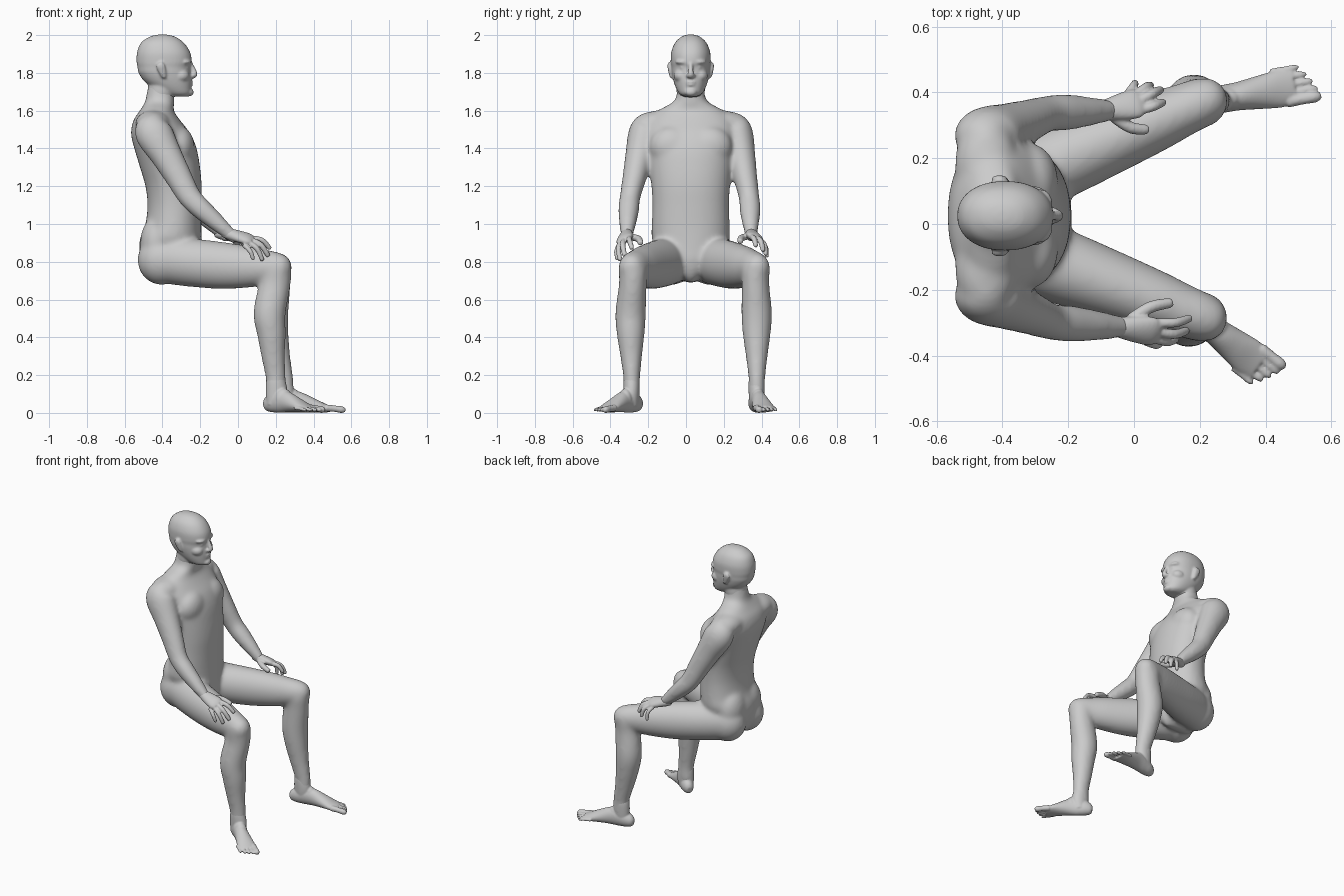
import bpy, bmesh, math
from mathutils import Vector, Matrix

CY = 0.025  # centre line of head and torso
X, Z = Vector((1, 0, 0)), Vector((0, 0, 1))


def spline(keys, steps=5):
    """Catmull-Rom through keys of (x, y, z, side radius, up radius)."""
    k = [keys[0]] + list(keys) + [keys[-1]]
    out = []
    for i in range(1, len(k) - 2):
        for s in range(steps):
            t = s / steps
            out.append([0.5 * (2 * b + (c - a) * t + (2 * a - 5 * b + 4 * c - d) * t * t
                        + (3 * b - a - 3 * c + d) * t ** 3)
                        for a, b, c, d in zip(k[i - 1], k[i], k[i + 1], k[i + 2])])
    return out + [list(keys[-1])]


def loft(bm, keys, hint=Z, axis=None, power=1.0, n=32):
    """Closed tube of elliptical rings along a smooth path."""
    pts = spline(keys)
    rings = []
    for i, p in enumerate(pts):
        a, b = pts[max(i - 1, 0)], pts[min(i + 1, len(pts) - 1)]
        t = axis or (Vector(b[:3]) - Vector(a[:3])).normalized()
        side = t.cross(hint).normalized()
        up = side.cross(t)
        ring = []
        for j in range(n):
            c, s = math.cos(math.tau * j / n), math.sin(math.tau * j / n)
            c = math.copysign(abs(c) ** power, c) * max(p[3], 0.003)
            s = math.copysign(abs(s) ** power, s) * max(p[4], 0.003)
            ring.append(bm.verts.new(Vector(p[:3]) + side * c + up * s))
        rings.append(ring)
    for r, q in zip(rings, rings[1:]):
        for j in range(n):
            bm.faces.new((r[j], r[(j + 1) % n], q[(j + 1) % n], q[j]))
    bm.faces.new(rings[0][::-1])
    bm.faces.new(rings[-1])


def ball(bm, c, r):
    bmesh.ops.create_uvsphere(bm, u_segments=32, v_segments=16, radius=1,
                              matrix=Matrix.Translation(c) @ Matrix.Diagonal((*r, 1)))


def finish(name, bm, voxel, smooth):
    """Fuse the overlapping volumes into one soft skin."""
    bmesh.ops.recalc_face_normals(bm, faces=bm.faces[:])
    me = bpy.data.meshes.new(name)
    bm.to_mesh(me)
    bm.free()
    ob = bpy.data.objects.new(name, me)
    bpy.context.collection.objects.link(ob)
    m = ob.modifiers.new("fuse", 'REMESH')
    m.mode, m.voxel_size, m.use_smooth_shade = 'VOXEL', voxel, True
    m = ob.modifiers.new("soften", 'SMOOTH')
    m.factor, m.iterations = 0.5, smooth


# Torso: (z, x, half width, half depth)
body = bmesh.new()
torso = [(.69, -.33, .02, .09), (.73, -.345, .07, .135), (.8, -.35, .135, .16), (.87, -.357, .185, .166),
         (.93, -.355, .207, .162), (1.0, -.342, .206, .148), (1.1, -.336, .203, .143), (1.2, -.341, .208, .149),
         (1.3, -.36, .22, .159), (1.4, -.384, .233, .165), (1.48, -.41, .24, .157), (1.55, -.43, .225, .123),
         (1.6, -.43, .175, .09), (1.645, -.415, .095, .078), (1.69, -.41, .074, .074), (1.78, -.395, .07, .07)]
loft(body, [(x, CY, z, w, d) for z, x, w, d in torso], X, Z, 0.93, 48)
for s in (-1, 1):
    ball(body, (-.405, CY + s * .097, .81), (.127, .115, .132))  # buttock
    ball(body, (-.43, CY + s * .08, .9), (.088, .11, .14))       # upper hip
    ball(body, (-.315, CY + s * .1, 1.41), (.085, .12, .11))     # chest muscle
    ball(body, (-.45, CY + s * .155, 1.53), (.095, .14, .072))   # shoulder slope
    # Arm joints differ a little from side to side
    e, w = ((-.26, .337, 1.125), (-.07, .345, .94)) if s > 0 else ((-.245, -.3, 1.125), (-.03, -.314, .935))
    sh, e, w = Vector((-.447, CY + s * .245, 1.485)), Vector(e), Vector(w)
    keys = [(-.45, CY + s * .19, 1.565, .035, .035), (-.45, CY + s * .215, 1.54, .065, .07), (*sh, .083, .1)]
    keys += [(*sh.lerp(e, t), r, r * 1.12) for t, r in ((.33, .075), (.65, .064), (.95, .055))]
    keys += [(*e.lerp(w, t), r, r) for t, r in ((.25, .056), (.6, .047), (1, .032), (1.12, .028))]
    loft(body, keys, X)

# Thighs and shins
for hip, knee, calf, ankle in (((-.36, .135, .81), (.2, .368, .77), (.182, .374), (.24, .375)),
                               ((-.36, -.08, .81), (.2, -.282, .77), (.167, -.293), (.2, -.287))):
    h, k = Vector(hip), Vector(knee)
    keys = [(*h.lerp(k, t), w, d) for t, w, d in
            ((-.16, .05, .06), (-.08, .095, .105), (0, .115, .127), (.25, .114, .128), (.5, .104, .124),
             (.75, .092, .11), (.9, .081, .094), (1.02, .073, .08), (1.1, .055, .06), (1.14, .02, .025))]
    loft(body, [(x, y, z - .01 * math.sin(math.pi * min(1, max(0, (x + .36) / .56))), a, b)
                for x, y, z, a, b in keys])
    (cx, cy), (ax, ay) = calf, ankle
    loft(body, [(k.x - .01, k.y, .82, .047, .047), (k.x, k.y, .77, .074, .079), (k.x - .005, k.y, .68, .073, .083),
                (cx, cy, .53, .081, .085), (cx + .01, cy, .42, .074, .076),
                ((cx + ax) / 2 + .003, (cy + ay) / 2, .3, .058, .063),
                (ax, ay, .18, .044, .053), (ax, ay, .1, .044, .054), (ax, ay, .05, .03, .04)], X)
finish("body", body, 0.01, 22)

# Head
head = bmesh.new()
skull = [(2.003, -.4, .015, .02), (1.992, -.4, .048, .066), (1.96, -.4, .083, .113), (1.91, -.394, .103, .14),
         (1.86, -.391, .105, .146), (1.83, -.392, .102, .14), (1.8, -.388, .1, .138), (1.76, -.373, .092, .127),
         (1.72, -.35, .078, .103), (1.69, -.325, .06, .075), (1.675, -.315, .036, .048)]
loft(head, [(x, CY, z, w, d) for z, x, w, d in skull], X, Z, 0.92, 48)
loft(head, [(-.42, CY, 1.64, .06, .06), (-.405, CY, 1.69, .074, .075), (-.39, CY, 1.78, .075, .082)], X, Z)
loft(head, [(-.258, CY, 1.86, .012, .012), (-.244, CY, 1.83, .012, .014), (-.23, CY, 1.8, .016, .014),
            (-.231, CY, 1.786, .018, .013), (-.245, CY, 1.776, .013, .009)], X)      # nose
ball(head, (-.262, CY, 1.698), (.028, .034, .023))                                   # chin
for z, w in ((1.751, .03), (1.737, .027)):
    ball(head, (-.256, CY, z), (.018, w, .009))                                      # lips
for s in (-1, 1):
    ball(head, (-.285, CY + s * .036, 1.858), (.038, .046, .017))                    # brow
    ball(head, (-.305, CY + s * .05, 1.785), (.047, .04, .036))                      # cheekbone
    ball(head, (-.279, CY + s * .04, 1.829), (.021, .019, .008))                     # eye
    ball(head, (-.242, CY + s * .014, 1.785), (.012, .012, .01))                     # nostril wing
    loft(head, [(-.39, CY + s * .1, 1.772, .008, .01), (-.397, CY + s * .105, 1.79, .01, .016),
                (-.407, CY + s * .112, 1.825, .01, .024), (-.41, CY + s * .114, 1.842, .009, .022),
                (-.408, CY + s * .112, 1.856, .006, .01)], X, Z)                     # ear
finish("head", head, 0.006, 6)

# Hands: palm path plus thumb and four finger paths
hands = {
    "left_hand": ((0, .4, 1), (-.09, .345, .948), (.015, .368, .927), [
        ((-.06, .325, .935), (-.01, .293, .925), (.037, .287, .908)),
        ((.015, .345, .93), (.06, .358, .925), (.088, .37, .885)),
        ((.01, .37, .928), (.055, .395, .91), (.08, .408, .86)),
        ((0, .388, .92), (.035, .415, .89), (.05, .422, .84)),
        ((-.02, .395, .91), (.0, .422, .878), (.003, .428, .83))]),
    "right_hand": ((0, -.5, 1), (-.05, -.313, .948), (.065, -.328, .918), [
        ((-.01, -.29, .93), (.05, -.253, .922), (.11, -.24, .9)),
        ((.065, -.3, .925), (.125, -.3, .915), (.168, -.287, .873)),
        ((.06, -.325, .918), (.12, -.335, .89), (.158, -.325, .835)),
        ((.05, -.345, .905), (.1, -.358, .87), (.128, -.35, .812)),
        ((.03, -.355, .89), (.065, -.368, .855), (.08, -.364, .815))]),
}
for name, (up, a, b, fingers) in hands.items():
    bm = bmesh.new()
    a, b = Vector(a), Vector(b)
    loft(bm, [(*a.lerp(b, t), w, d) for t, w, d in
              ((-.3, .022, .022), (0, .031, .029), (.5, .043, .027), (.9, .047, .022), (1.1, .036, .013))], Vector(up))
    for i, (p, m, q) in enumerate(fingers):
        r = (.018, .0145, .015, .014, .0125)[i]
        end = Vector(q) + (Vector(q) - Vector(m)).normalized() * .007
        loft(bm, [(*p, r, r), (*m, r, r), (*q, r * .85, r * .8), (*end, r * .4, r * .4)], Vector(up), n=16)
    finish(name, bm, 0.005, 4)

# Feet: (distance from ankle, height, half width, half height)
sole = [(-.082, .04, .015, .02), (-.066, .043, .03, .036), (-.03, .052, .04, .051), (.02, .062, .042, .061),
        (.08, .058, .043, .056), (.15, .043, .051, .041), (.21, .029, .057, .027), (.255, .02, .05, .017)]
for name, (ax, ay), ang, inner, k in (("left_foot", (.235, .374), 10, -1, 1.0),
                                      ("right_foot", (.2, -.288), -38, 1, .89)):
    bm = bmesh.new()
    d = Vector((math.cos(math.radians(ang)), math.sin(math.radians(ang)), 0))
    side = Vector((-d.y, d.x, 0)) * inner
    base = Vector((ax, ay, 0))
    loft(bm, [(*(base + d * s * k + Z * z), w, h) for s, z, w, h in sole])
    loft(bm, [(ax, ay, .04, .038, .05), (ax + .005, ay, .1, .042, .058), (ax, ay, .17, .042, .051),
              (ax, ay, .23, .033, .037)], X)
    ball(bm, base + d * .05 + Z * .07, (.05, .038, .06))                            # instep
    for i in range(5):                                                              # toes
        r = .019 if i == 0 else .0125 - i * .0006
        off = side * (.042 - i * .0245)
        tip = (.325, .32, .309, .294, .275)[i] * k
        loft(bm, [(*(base + d * (s * tip) + off + Z * z), r * f, r * f) for s, z, f in
                  ((.7, .026, 1), (.85, .022, .9), (.96, .017, .95), (1.02, .014, .5))], n=16)
    finish(name, bm, 0.005, 4)
